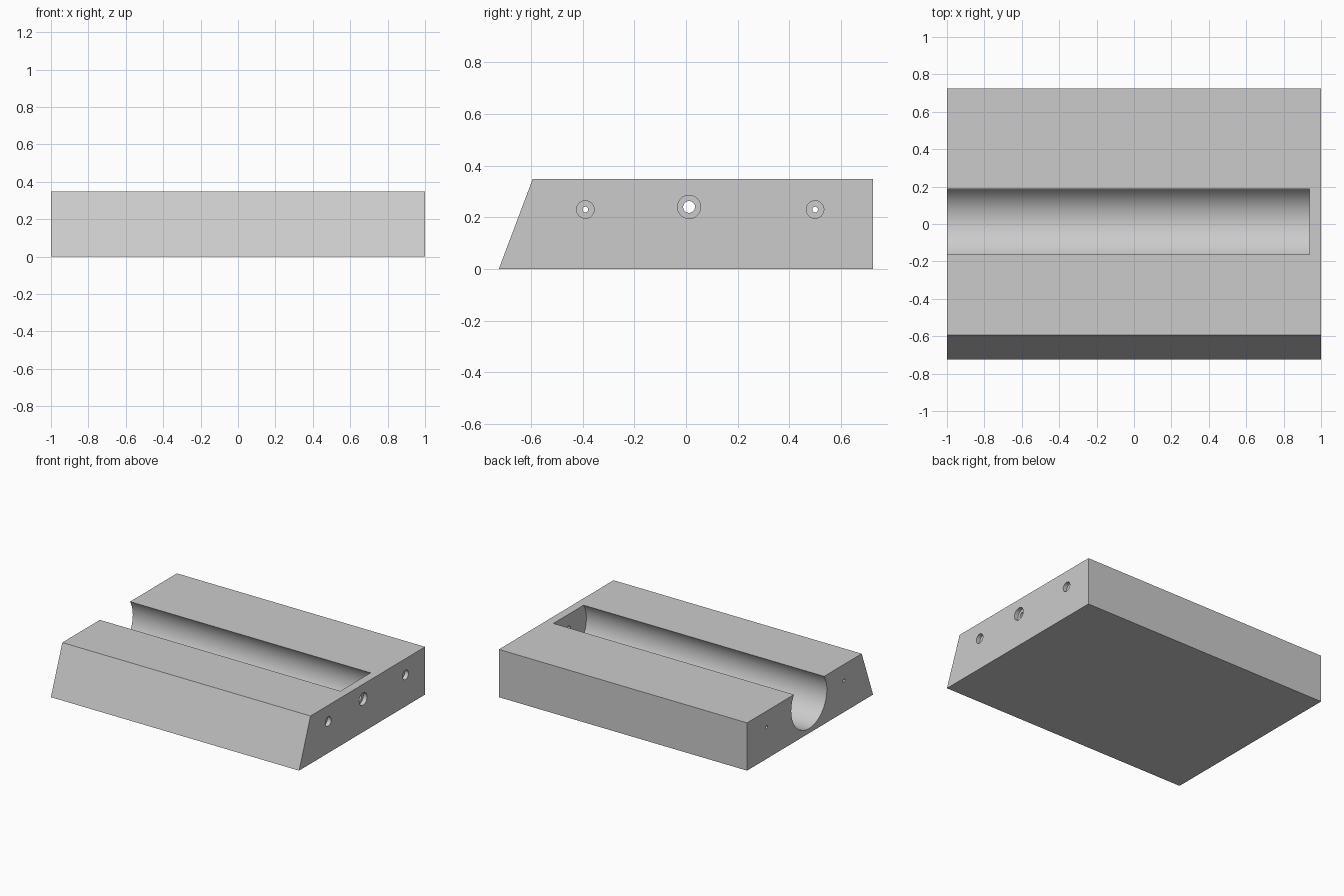
import bpy
import bmesh
import math
from mathutils import Matrix

cube = bpy.data.objects.get("Cube")
if cube:
    bpy.data.objects.remove(cube, do_unlink=True)

HEIGHT = 0.348
DEPTH = 0.725      # half of the front-to-back size
WALL_X = 0.938     # inner face of the closed end

grey = bpy.data.materials.new("light grey")
grey.use_nodes = True
colour = (0.6, 0.6, 0.6, 1)
grey.diffuse_color = colour
grey.node_tree.nodes["Principled BSDF"].inputs["Base Color"].default_value = colour


def make_object(name, bm):
    bmesh.ops.recalc_face_normals(bm, faces=bm.faces)
    mesh = bpy.data.meshes.new(name)
    bm.to_mesh(mesh)
    bm.free()
    mesh.materials.append(grey)
    obj = bpy.data.objects.new(name, mesh)
    bpy.context.collection.objects.link(obj)
    return obj


def cut_cylinder(target, name, x0, x1, y, z, radius, sides):
    """Bore a cylinder along x out of the target."""
    bm = bmesh.new()
    place = Matrix.Translation(((x0 + x1) / 2, y, z)) @ Matrix.Rotation(math.pi / 2, 4, "Y")
    bmesh.ops.create_cone(bm, cap_ends=True, segments=sides, radius1=radius,
                          radius2=radius, depth=x1 - x0, matrix=place)
    cutter = make_object(name, bm)
    cutter.hide_render = True
    mod = target.modifiers.new(name, "BOOLEAN")
    mod.operation = "DIFFERENCE"
    mod.solver = "EXACT"
    mod.object = cutter
    bpy.ops.object.select_all(action="DESELECT")
    target.select_set(True)
    bpy.context.view_layer.objects.active = target
    bpy.ops.object.modifier_apply(modifier=mod.name)
    bpy.data.objects.remove(cutter, do_unlink=True)


# Block with a sloping front, extruded from its side profile
bm = bmesh.new()
profile = [(-DEPTH, 0), (DEPTH, 0), (DEPTH, HEIGHT), (-0.594, HEIGHT)]
face = bm.faces.new([bm.verts.new((-1, y, z)) for y, z in profile])
extruded = bmesh.ops.extrude_face_region(bm, geom=[face])["geom"]
bmesh.ops.translate(bm, vec=(2, 0, 0),
                    verts=[v for v in extruded if isinstance(v, bmesh.types.BMVert)])
block = make_object("grooved_block", bm)

# Round trough, open at one end and along the top
cut_cylinder(block, "trough_cutter", -1.2, WALL_X, 0.012, 0.24, 0.205, 96)

# Stepped holes: y, z, bore radius, counterbore radius, start of bore
holes = [
    (0.012, 0.24, 0.023, 0.045, 0.8),
    (-0.39, 0.23, 0.011, 0.034, -1.1),
    (0.50, 0.23, 0.011, 0.034, -1.1),
]
for y, z, bore, counterbore, start in holes:
    cut_cylinder(block, "counterbore_cutter", 0.97, 1.1, y, z, counterbore, 32)
    cut_cylinder(block, "bore_cutter", start, 1.1, y, z, bore, 32)

bpy.ops.object.shade_smooth_by_angle(angle=math.radians(30))
